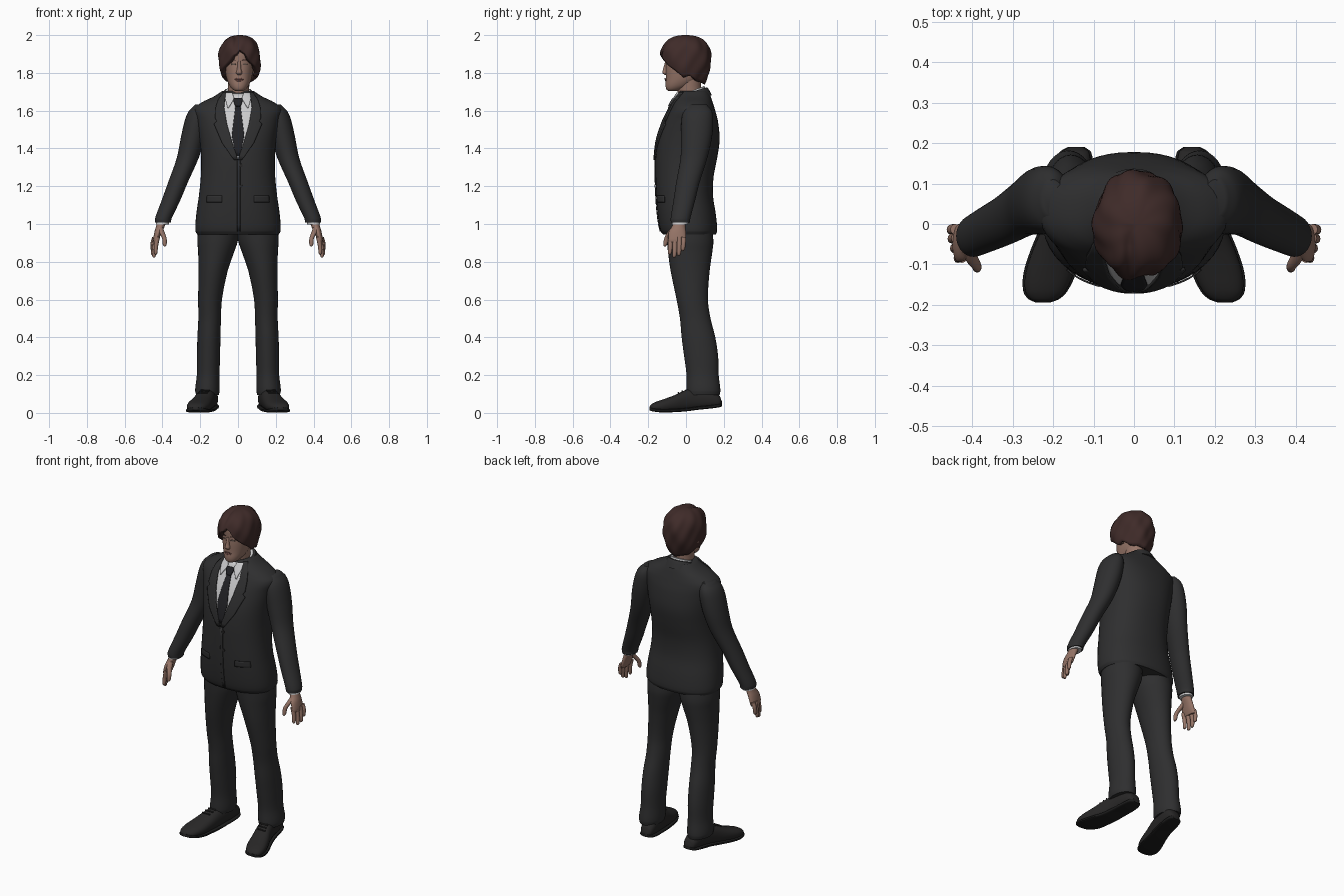
import bpy, bmesh, math
from mathutils import Vector
from mathutils.bvhtree import BVHTree


def material(name, r, g, b):
    m = bpy.data.materials.new(name)
    m.diffuse_color = (r, g, b, 1)
    return m


SUIT = material("charcoal_cloth", .028, .028, .029)
SHIRT = material("white_cloth", .6, .6, .61)
TIE = material("black_silk", .016, .016, .019)
SKIN = material("skin", .30, .175, .135)
HAIR = material("dark_brown_hair", .05, .024, .022)
SHOE = material("black_leather", .021, .020, .020)
SOLE = material("black_rubber", .012, .012, .012)
LIP = material("lip", .22, .10, .085)
EYE = material("eye", .12, .085, .07)


def finish(name, bm, mat, thick=0):
    bmesh.ops.remove_doubles(bm, verts=bm.verts, dist=1e-5)
    bmesh.ops.recalc_face_normals(bm, faces=bm.faces)
    me = bpy.data.meshes.new(name)
    bm.to_mesh(me)
    bm.free()
    me.materials.append(mat)
    ob = bpy.data.objects.new(name, me)
    bpy.context.collection.objects.link(ob)
    if thick:
        mod = ob.modifiers.new("thickness", 'SOLIDIFY')
        mod.thickness = thick
        mod.offset = -1
    return ob


def smooth_keys(keys, steps):
    """Hermite interpolation of key rows, the first column being the parameter."""
    def slope(i):
        a, b = keys[max(i - 1, 0)], keys[min(i + 1, len(keys) - 1)]
        return [(q - p) / (b[0] - a[0]) for p, q in zip(a, b)]
    rows = []
    for i in range(len(keys) - 1):
        a, b, sa, sb = keys[i], keys[i + 1], slope(i), slope(i + 1)
        h = b[0] - a[0]
        for k in range(steps):
            t = k / steps
            rows.append([p * (2*t**3 - 3*t*t + 1) + q * (3*t*t - 2*t**3)
                         + h * u * (t**3 - 2*t*t + t) + h * v * (t**3 - t*t)
                         for p, q, u, v in zip(a, b, sa, sb)])
    return rows + [list(keys[-1])]


def loft(name, mat, keys, s=1, seg=24, steps=4, n=2.0, axis='z', tilt=0, cap=True):
    """Skin superellipse rings; key = (along, centre u, centre v, radius u, radius v)."""
    bm, rings = bmesh.new(), []
    for w, cu, cv, ru, rv in smooth_keys(keys, steps):
        ring = []
        for k in range(seg):
            a = 2 * math.pi * k / seg
            c, d = math.cos(a), math.sin(a)
            u = cu + ru * math.copysign(abs(c) ** (2 / n), c)
            dv = rv * math.copysign(abs(d) ** (2 / n), d)
            p = (u * s, cv + dv, w + tilt * dv) if axis == 'z' else (u * s, w, cv + dv)
            ring.append(bm.verts.new(p))
        rings.append(ring)
    for r0, r1 in zip(rings, rings[1:]):
        for k in range(seg):
            j = (k + 1) % seg
            bm.faces.new((r0[k], r0[j], r1[j], r1[k]))
    if cap:
        bm.faces.new(rings[0])
        bm.faces.new(rings[-1])
    return finish(name, bm, mat)


def depth(z, hw, front, back, cx=0):
    return (z, cx, (front + back) / 2, hw, (back - front) / 2)


def tree(ob):
    return BVHTree.FromPolygons([v.co for v in ob.data.vertices],
                                [p.vertices for p in ob.data.polygons])


def plate(name, mat, base, rows, off, s=1, cols=8, thick=.004):
    """Thin plate on the front of a body; row = (z, x start, x end)."""
    bm, grid = bmesh.new(), []
    for z, a, b in (r for r in interp_rows(rows)):
        line = []
        for k in range(cols + 1):
            x = (a + (b - a) * k / cols) * s
            hit = base.ray_cast(Vector((x, -1, z)), Vector((0, 1, 0)))[0]
            line.append(bm.verts.new((x, (hit.y if hit else 0) - off, z)))
        grid.append(line)
    for l0, l1 in zip(grid, grid[1:]):
        for k in range(cols):
            q = (l0[k], l0[k + 1], l1[k + 1], l1[k])
            bm.faces.new(q if s > 0 else q[::-1])
    ob = finish(name, bm, mat, thick)
    return ob


def interp_rows(rows, steps=4):
    for p, q in zip(rows, rows[1:]):
        for k in range(steps):
            yield [a + (b - a) * k / steps for a, b in zip(p, q)]
    yield rows[-1]


# Jacket body
jacket = loft("jacket", SUIT, [depth(*k) for k in (
    (.945, .216, -.122, .158), (.965, .226, -.136, .165), (1.05, .221, -.150, .158),
    (1.15, .207, -.158, .143), (1.25, .197, -.161, .146), (1.35, .195, -.161, .165),
    (1.45, .203, -.150, .178), (1.55, .220, -.118, .168), (1.61, .232, -.088, .152),
    (1.645, .19, -.070, .141), (1.675, .128, -.052, .131), (1.705, .082, -.036, .118))],
    seg=48, n=2.3)
body = tree(jacket)

# Shirt front, tie and jacket details laid over the body
plate("shirt_front", SHIRT, body, [(1.69, -.06, .06), (1.62, -.078, .078), (1.5, -.053, .053),
                                   (1.34, -.002, .002)], .003, cols=16)
plate("tie_blade", TIE, body, [(1.63, -.013, .013), (1.47, -.033, .033), (1.36, -.012, .012)], .008)
plate("tie_knot", TIE, body, [(1.668, -.022, .022), (1.655, -.024, .024), (1.625, -.014, .014)],
      .015, thick=.009)
for s in (-1, 1):
    plate("lapel", SUIT, body, [(1.70, .058, .078), (1.66, .07, .105), (1.62, .074, .118),
                                (1.56, .064, .122), (1.545, .062, .112), (1.53, .059, .128),
                                (1.43, .03, .085), (1.34, 0, .022)], .011, s, thick=.009)
    plate("pocket_flap", SUIT, body, [(1.15, .085, .165), (1.115, .085, .168)], .007, s)
    plate("collar_leaf", SHIRT, body, [(1.695, .03, .064), (1.665, .02, .068), (1.615, .05, .056)],
          .012, s)
plate("front_overlap", SUIT, body, [(1.34, -.004, .012), (1.1, -.004, .012), (.96, -.004, .012)], .005)
for z in (1.31, 1.20):
    plate("jacket_button", SHOE, body, [(z + .009, .014, .018), (z + .004, .008, .024),
                                        (z - .004, .008, .024), (z - .009, .014, .018)], .006)

# Collars and neck
loft("jacket_collar", SUIT, [(1.655, 0, .045, .100, .092), (1.69, 0, .04, .084, .080),
                             (1.702, 0, .038, .076, .074)], tilt=.3, seg=32)
loft("shirt_collar", SHIRT, [(1.66, 0, .035, .072, .074), (1.705, 0, .030, .066, .068)],
     tilt=.38, seg=32)
loft("neck", SKIN, [(1.64, 0, .03, .055, .06), (1.70, .002, .018, .056, .062),
                    (1.77, .004, .015, .058, .065)])

# Sleeves, cuffs, hands, trousers and shoes
for s in (-1, 1):
    loft("sleeve", SUIT, [(1.008, .397, -.030, .041, .050), (1.03, .395, -.029, .044, .052),
                          (1.12, .357, -.010, .049, .057), (1.22, .318, .010, .052, .062),
                          (1.35, .266, .042, .058, .071), (1.46, .238, .056, .064, .082),
                          (1.55, .219, .060, .062, .084), (1.60, .209, .062, .050, .074),
                          (1.632, .20, .064, .026, .046)], s, seg=28)
    loft("shirt_cuff", SHIRT, [(.998, .40, -.031, .034, .042), (1.03, .395, -.029, .036, .044)], s)
    loft("palm", SKIN, [(.905, .437, -.047, .011, .043), (.92, .434, -.047, .015, .047),
                        (.96, .422, -.046, .020, .045), (.99, .41, -.038, .023, .035),
                        (1.03, .398, -.03, .025, .032)], s)
    for y, tip, x in ((-.083, .838, .425), (-.059, .822, .434), (-.035, .832, .440), (-.013, .858, .442)):
        loft("finger", SKIN, [(tip, x + .010, y - .004, .004, .005), (tip + .008, x + .011, y - .003, .009, .010),
                              (tip + .045, x + .009, y, .011, .012), (.93, x, y, .012, .013)], s, seg=12)
    loft("thumb", SKIN, [(.882, .388, -.112, .004, .005), (.89, .388, -.110, .010, .010),
                         (.925, .390, -.102, .012, .013), (.96, .405, -.078, .015, .018),
                         (.985, .412, -.055, .014, .018)], s, seg=14)
    loft("trouser_leg", SUIT, [(.095, .162, .092, .060, .086), (.12, .162, .092, .065, .090),
                               (.20, .158, .088, .060, .085), (.30, .156, .080, .061, .090),
                               (.40, .154, .066, .061, .089), (.50, .150, .049, .060, .081),
                               (.60, .148, .033, .063, .083), (.75, .132, .022, .077, .103),
                               (.85, .116, .022, .095, .117), (.91, .108, .022, .107, .123),
                               (1.0, .10, .015, .11, .12)], s, seg=32)
    # Each shoe row: distance along, centre x, half width, bottom, top
    shoe = ((.190, .143, .016, .034, .060), (.178, .145, .034, .030, .090),
            (.13, .150, .044, .023, .125), (.06, .160, .046, .016, .135),
            (0, .174, .050, .008, .122), (-.06, .192, .057, .004, .094),
            (-.12, .208, .060, .002, .072), (-.165, .219, .050, .006, .056),
            (-.185, .223, .034, .010, .044), (-.194, .225, .014, .014, .032))
    loft("shoe", SHOE, [(y, x, (b + t) / 2, w, (t - b) / 2) for y, x, w, b, t in shoe], s, n=2.3, axis='y')
    loft("shoe_sole", SOLE, [(y, x, b + .009, w + .005, .009) for y, x, w, b, t in shoe], s, n=4, axis='y')
    for y, x, z in ((0, .174, .121), (-.02, .179, .115), (-.04, .186, .106)):
        bpy.ops.mesh.primitive_cylinder_add(vertices=10, radius=.004, depth=.05, location=(x * s, y, z),
                                            rotation=(0, math.pi / 2, 0))
        lace = bpy.context.object
        lace.name = "shoe_lace"
        lace.data.materials.append(SHOE)

# Head
head = loft("head", SKIN, [depth(*k, .006) for k in (
    (1.703, .018, -.092, -.05), (1.712, .034, -.103, -.02), (1.735, .052, -.108, .03),
    (1.77, .066, -.106, .075), (1.82, .075, -.107, .10), (1.86, .078, -.106, .11),
    (1.91, .079, -.106, .11), (1.95, .065, -.085, .09), (1.972, .03, -.04, .05))], seg=40, n=2.2)
face = tree(head)
loft("nose", SKIN, [(1.79, .006, -.104, .010, .010), (1.80, .006, -.108, .016, .017),
                    (1.82, .006, -.106, .011, .015), (1.862, .006, -.100, .008, .010)], seg=16)
plate("upper_lip", LIP, face, [(1.772, -.006, .018), (1.766, -.017, .029)], .003)
plate("lower_lip", LIP, face, [(1.764, -.017, .029), (1.756, -.007, .019)], .004)
for s in (-1, 1):
    plate("eye", EYE, face, [(1.851, .024 + .006 * s, .034 + .006 * s), (1.846, .017 + .006 * s, .044 + .006 * s),
                             (1.841, .024 + .006 * s, .036 + .006 * s)], .002, s)
    plate("eyebrow", HAIR, face, [(1.871, .024 + .006 * s, .044 + .006 * s),
                                  (1.865, .014 + .006 * s, .050 + .006 * s)], .003, s)
    loft("ear", SKIN, [(1.785, .078 + .006 * s, .005, .004, .008), (1.80, .082 + .006 * s, .008, .010, .015),
                       (1.835, .086 + .006 * s, .014, .012, .022), (1.855, .084 + .006 * s, .014, .005, .012)],
         s, seg=14)

# Hair: wavy shell with a parted fringe, longer at the sides and back
HEM = ((0, 1.925), (15, 1.905), (32, 1.862), (50, 1.835), (72, 1.80), (85, 1.775),
       (100, 1.785), (125, 1.755), (181, 1.738))


def hem(angle):
    d = abs(math.degrees(angle))
    for (a, p), (b, q) in zip(HEM, HEM[1:]):
        if a <= d <= b:
            return p + (q - p) * (d - a) / (b - a)


bm, AZ, ROWS, grid = bmesh.new(), 72, 24, []
for i in range(AZ):
    az = -math.pi + 2 * math.pi * i / AZ
    low, line = hem(az), []
    for j in range(ROWS + 1):
        z = 2.0 - (2.0 - low) * (1 - math.cos(j / ROWS * math.pi / 2))
        h = (z - 1.87) / .13
        f = max(0, 1 - h ** 2.4) ** (1 / 2.4) if h > 0 else 1 - .28 * h * h
        f *= 1 + .03 * math.sin(5 * az + 28 * z) + .022 * math.sin(9 * az - 45 * z + 1)
        x, y = .009 + .110 * f * math.sin(az), -.003 - .136 * f * math.cos(az)
        part = math.exp(-((x + .012) / .012) ** 2) * min(1, max(0, -y / .05))
        line.append(bm.verts.new((x, y, z - .012 * part)))
    grid.append(line)
for i in range(AZ):
    a, b = grid[i], grid[(i + 1) % AZ]
    for j in range(ROWS):
        bm.faces.new((a[j], a[j + 1], b[j + 1], b[j]))
bmesh.ops.remove_doubles(bm, verts=bm.verts, dist=1e-5)
finish("hair", bm, HAIR, .026)

# Smooth shading with crisp edges
bpy.ops.object.select_all(action='SELECT')
bpy.context.view_layer.objects.active = jacket
bpy.ops.object.shade_smooth_by_angle(angle=math.radians(45))
